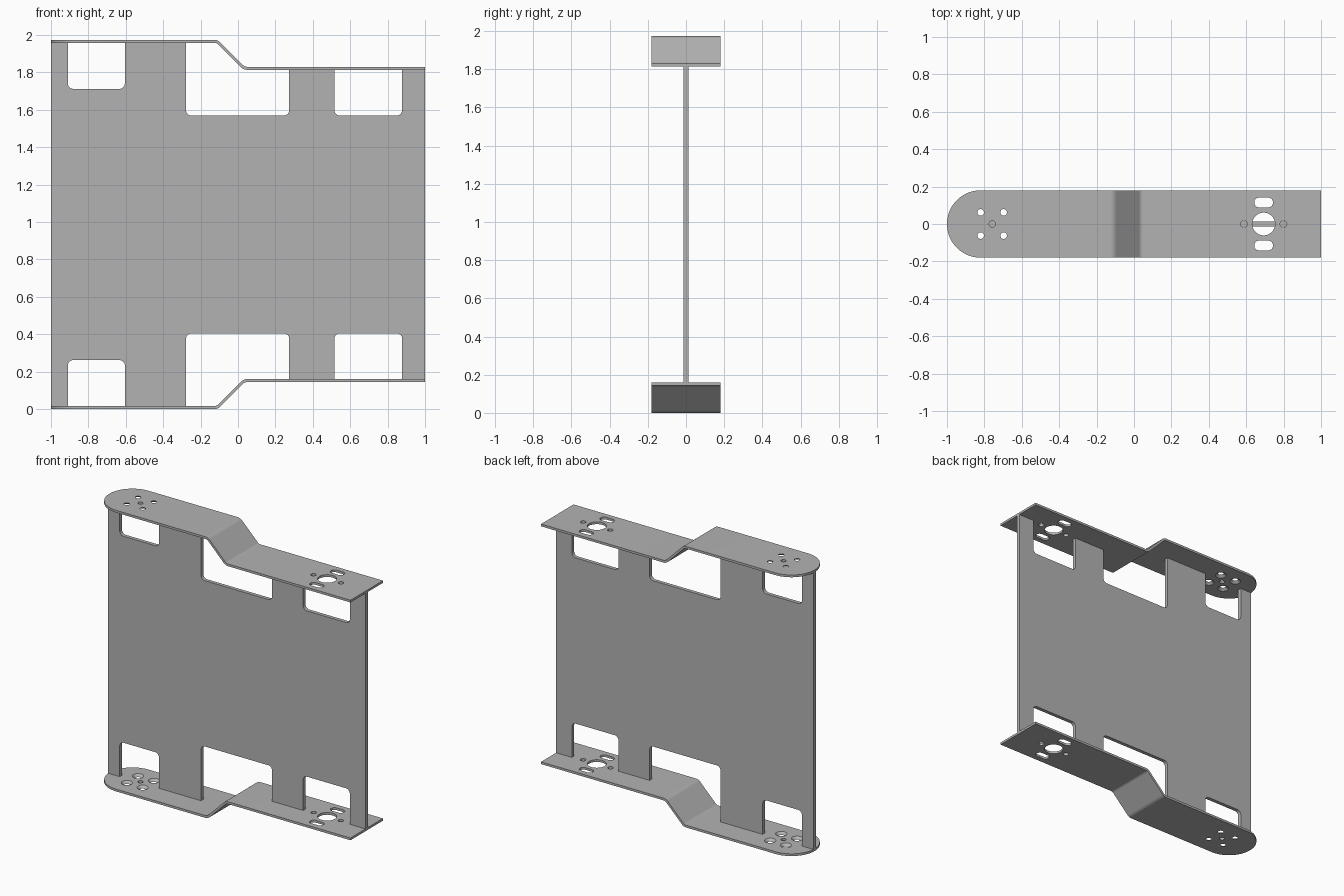
import bpy, bmesh
from math import pi, cos, sin, tan
from mathutils import Vector, Matrix

if "Cube" in bpy.data.objects:
    bpy.data.objects.remove(bpy.data.objects["Cube"])

HEIGHT, SHEET, HALF_WIDTH, STEP = 1.974, 0.016, 0.18, 0.144
WEB = 0.026

grey = bpy.data.materials.new("plain_grey")
grey.use_nodes = True
grey.diffuse_color = (0.45, 0.45, 0.45, 1)
grey.node_tree.nodes["Principled BSDF"].inputs["Base Color"].default_value = grey.diffuse_color


def fillet(corners, steps=10):
    """Round each (a, b, radius) corner of a closed outline."""
    out = []
    for i, (a, b, r) in enumerate(corners):
        p = Vector((a, b))
        if not r:
            out.append(p)
            continue
        u = (Vector(corners[i - 1][:2]) - p).normalized()
        v = (Vector(corners[(i + 1) % len(corners)][:2]) - p).normalized()
        half = u.angle(v) / 2
        centre = p + (u + v).normalized() * r / sin(half)
        start = p + u * r / tan(half) - centre
        sweep = p + v * r / tan(half) - centre
        turn = pi - 2 * half
        for k in range(steps + 1):
            t = k / steps
            out.append(centre + (start * sin((1 - t) * turn) + sweep * sin(t * turn)) / sin(turn))
    return out


def prism(bm, outline, axis, low, high):
    """Extrude an outline along y (outline in x, z) or z (outline in x, y)."""
    def place(p, d):
        return (p[0], d, p[1]) if axis == "y" else (p[0], p[1], d)
    bottom = [bm.verts.new(place(p, low)) for p in outline]
    top = [bm.verts.new(place(p, high)) for p in outline]
    bm.faces.new(bottom)
    bm.faces.new(top)
    for i in range(len(outline)):
        bm.faces.new((bottom[i - 1], bottom[i], top[i], top[i - 1]))


def finish(name, bm):
    bmesh.ops.recalc_face_normals(bm, faces=bm.faces)
    mesh = bpy.data.meshes.new(name)
    bm.to_mesh(mesh)
    bm.free()
    mesh.materials.append(grey)
    obj = bpy.data.objects.new(name, mesh)
    bpy.context.collection.objects.link(obj)
    return obj


def activate(obj):
    bpy.ops.object.select_all(action="DESELECT")
    obj.select_set(True)
    bpy.context.view_layer.objects.active = obj


def boolean(obj, cutter, operation):
    mod = obj.modifiers.new(operation.lower(), "BOOLEAN")
    mod.operation, mod.object, mod.solver = operation, cutter, "EXACT"
    activate(obj)
    bpy.ops.object.modifier_apply(modifier=mod.name)
    bpy.data.objects.remove(cutter)


# Upper flange: bent sheet strip
high, low = HEIGHT, HEIGHT - STEP
bend_a, bend_b, shift = -0.108, -0.108 + STEP, SHEET * tan(pi / 8)
R = 0.03
bm = bmesh.new()
prism(bm, fillet([
    (-1.1, high, 0), (bend_a, high, R + SHEET), (bend_b, low, R), (1, low, 0),
    (1, low - SHEET, 0), (bend_b - shift, low - SHEET, R + SHEET),
    (bend_a - shift, high - SHEET, R), (-1.1, high - SHEET, 0)]),
    "y", -HALF_WIDTH, HALF_WIDTH)
flange = finish("upper_flange", bm)

# Round the left end in plan
bm = bmesh.new()
cx = HALF_WIDTH - 1
plan = [(cx + HALF_WIDTH * cos(a), HALF_WIDTH * sin(a))
        for a in (pi / 2 + pi * k / 40 for k in range(41))]
plan[0], plan[-1] = (cx, HALF_WIDTH + 0.001), (cx, -HALF_WIDTH - 0.001)
prism(bm, plan + [(1.1, -HALF_WIDTH - 0.001), (1.1, HALF_WIDTH + 0.001)], "z", 1.5, 2.2)
boolean(flange, finish("end_rounder", bm), "INTERSECT")

# Holes: mounting pattern on the left, bore with slots on the right
bm = bmesh.new()


def hole(x, y, r):
    prism(bm, [(x + r * cos(k * pi / 16), y + r * sin(k * pi / 16)) for k in range(32)], "z", 1.7, 2.1)


hole(-0.758, 0, 0.017)
hole(0.693, 0, 0.061)
for side in (-1, 1):
    hole(0.693 + side * 0.106, 0, 0.018)
    y, w, h = side * 0.115, 0.05, 0.026
    prism(bm, fillet([(0.693 - w, y - h, 0.025), (0.693 + w, y - h, 0.025),
                      (0.693 + w, y + h, 0.025), (0.693 - w, y + h, 0.025)]), "z", 1.7, 2.1)
    for x in (-0.82, -0.697):
        # countersunk from the inner side
        bmesh.ops.create_cone(bm, cap_ends=True, segments=32, radius1=0.041, radius2=0.013,
                              depth=SHEET + 0.008,
                              matrix=Matrix.Translation((x, side * 0.062, HEIGHT - SHEET / 2)))
boolean(flange, finish("hole_cutter", bm), "DIFFERENCE")

# Lower flange mirrors the upper one
lower = flange.copy()
lower.data = flange.data.copy()
lower.name = lower.data.name = "lower_flange"
bpy.context.collection.objects.link(lower)
lower.data.transform(Matrix.Translation((0, 0, HEIGHT)) @ Matrix.Scale(-1, 4, (0, 0, 1)))
lower.data.flip_normals()

# Web: flat sheet with round-cornered notches along both edges
left_top, right_top = high - SHEET, low - SHEET
edge = [(-1, left_top, 0)]
for x0, x1, depth, za, zb in ((-0.91, -0.605, 0.262, left_top, left_top),
                              (-0.278, 0.274, 0.405, left_top, right_top),
                              (0.515, 0.878, 0.405, right_top, right_top)):
    floor = HEIGHT - depth
    edge += [(x0, za, 0), (x0, floor, 0.03), (x1, floor, 0.03), (x1, zb, 0)]
edge.append((1, right_top, 0))
bm = bmesh.new()
prism(bm, fillet(edge + [(x, HEIGHT - z, r) for x, z, r in reversed(edge)]),
      "y", -WEB / 2, WEB / 2)
web = finish("web_plate", bm)

for obj in (flange, lower, web):
    activate(obj)
    bpy.ops.object.shade_smooth_by_angle()
